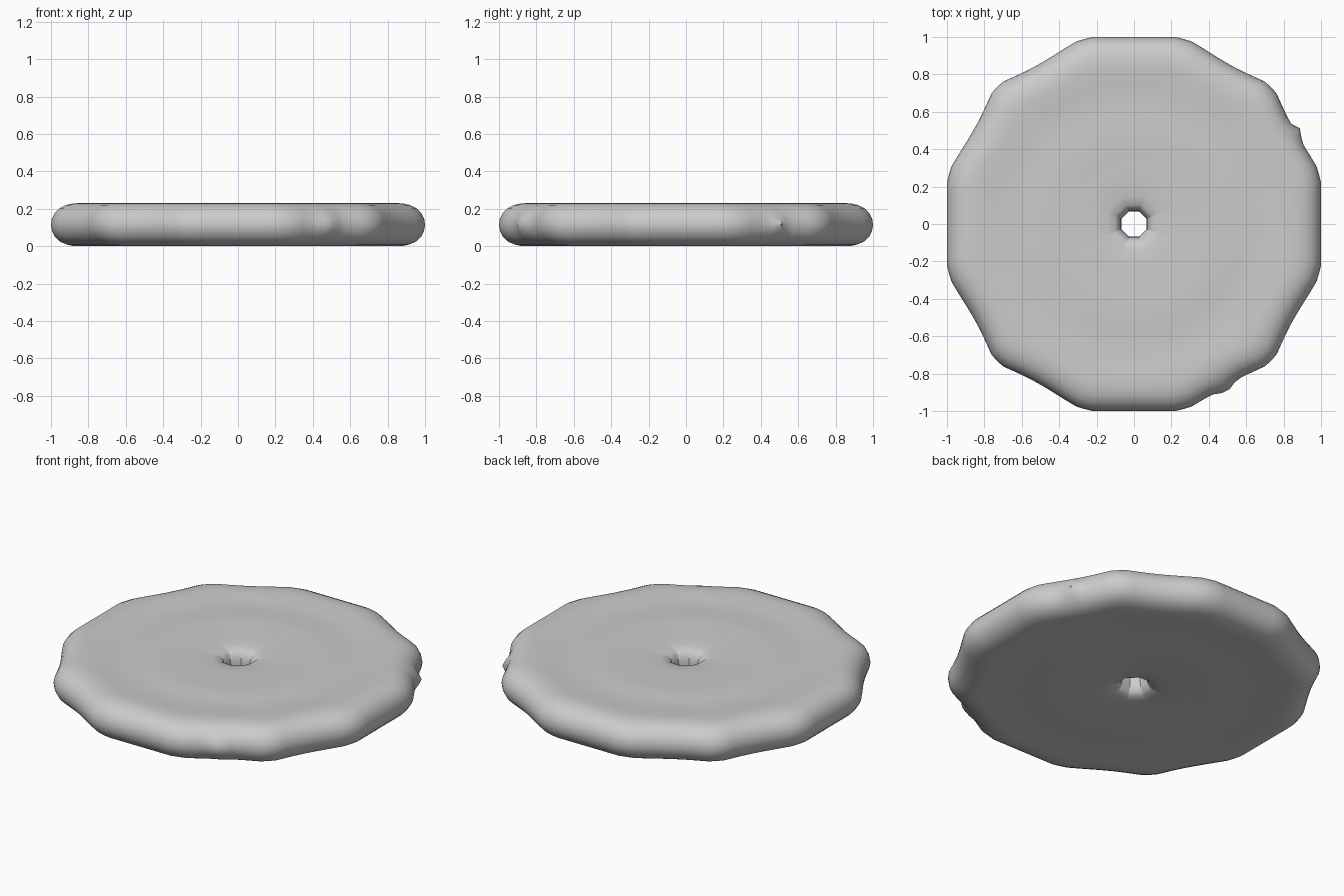
import bpy
import bmesh
import math

cube = bpy.data.objects.get("Cube")
if cube:
    bpy.data.objects.remove(cube, do_unlink=True)

stone = bpy.data.materials.new("grey_stone")
stone.use_nodes = True
colour = (0.6, 0.6, 0.6, 1)
stone.diffuse_color = colour
stone.node_tree.nodes["Principled BSDF"].inputs["Base Color"].default_value = colour

SEGMENTS = 144
MID = 0.12

# Half section from hole waist over the face to the rim: radius, height above middle
HALF = [(0.07, 0.0), (0.073, 0.04), (0.085, 0.075), (0.105, 0.092), (0.15, 0.1),
        (0.22, 0.106), (0.3, 0.107), (0.37, 0.109), (0.45, 0.112), (0.52, 0.111),
        (0.59, 0.107), (0.66, 0.105), (0.73, 0.108), (0.79, 0.113), (0.84, 0.115),
        (0.88, 0.114), (0.92, 0.105), (0.955, 0.088), (0.98, 0.062), (0.995, 0.032), (1.0, 0.0)]
profile = HALF + [(r, -h) for r, h in reversed(HALF[1:-1])]


def bump(angle, centre, width):
    d = (angle - math.radians(centre) + math.pi) % (2 * math.pi) - math.pi
    return math.exp(-(math.degrees(d) / width) ** 2)


def outline(angle):
    """Worn twelve-sided edge with rounded corners at 15, 45, 75 degrees..."""
    d = (angle % (math.pi / 6)) - math.pi / 12
    flat = 1 / math.cos(math.pi / 12 - abs(d))
    side = 1 / math.cos((angle + math.pi / 12) % (math.pi / 6) - math.pi / 12)
    edge = min(side, 1.024) if flat else side
    # The four diagonal corners stand proud; the slanted sides are slightly hollow
    edge += 0.012 * sum(bump(angle, a, 6) for a in (45, 135, 225, 315))
    edge -= 0.006 * sum(bump(angle, a, 8) for a in (30, 60, 120, 150, 210, 240, 300, 330))
    return edge


def hole_shape(angle):
    """Eight-sided hole."""
    step = math.pi / 4
    return 0.96 / math.cos((angle + step / 2) % step - step / 2)


# Millstone disc: the section swept round the axis and bent to the worn outline
bm = bmesh.new()
rings = []
for i in range(SEGMENTS):
    a = 2 * math.pi * i / SEGMENTS
    ring = []
    for r, h in profile:
        t = min(max((r - 0.55) / 0.4, 0), 1)
        scale = 1 + (outline(a) - 1) * t * t * (3 - 2 * t)
        near = min(max((0.2 - r) / 0.1, 0), 1)
        scale *= 1 + (hole_shape(a) - 1) * near
        # Small chips standing out from the middle of the rim
        if r > 0.9:
            scale += 0.035 * bump(a, 29.3, 1.8) * math.exp(-(h / 0.05) ** 2)
            scale += 0.03 * bump(a, -61, 3) * math.exp(-(h / 0.08) ** 2)
        ring.append(bm.verts.new((r * scale * math.cos(a), r * scale * math.sin(a), MID + h)))
    rings.append(ring)
n = len(profile)
for i, ring in enumerate(rings):
    after = rings[(i + 1) % SEGMENTS]
    for j in range(n):
        k = (j + 1) % n
        bm.faces.new((ring[j], ring[k], after[k], after[j]))
bmesh.ops.recalc_face_normals(bm, faces=bm.faces)
mesh = bpy.data.meshes.new("stone_disc")
bm.to_mesh(mesh)
bm.free()
mesh.materials.append(stone)
disc = bpy.data.objects.new("stone_disc", mesh)
bpy.context.collection.objects.link(disc)
disc.location.z = -min(v.co.z for v in mesh.vertices)

# Smooth shading, keeping the hole facets crisp
bpy.ops.object.select_all(action="DESELECT")
disc.select_set(True)
bpy.context.view_layer.objects.active = disc
bpy.ops.object.shade_smooth_by_angle(angle=math.radians(35))
